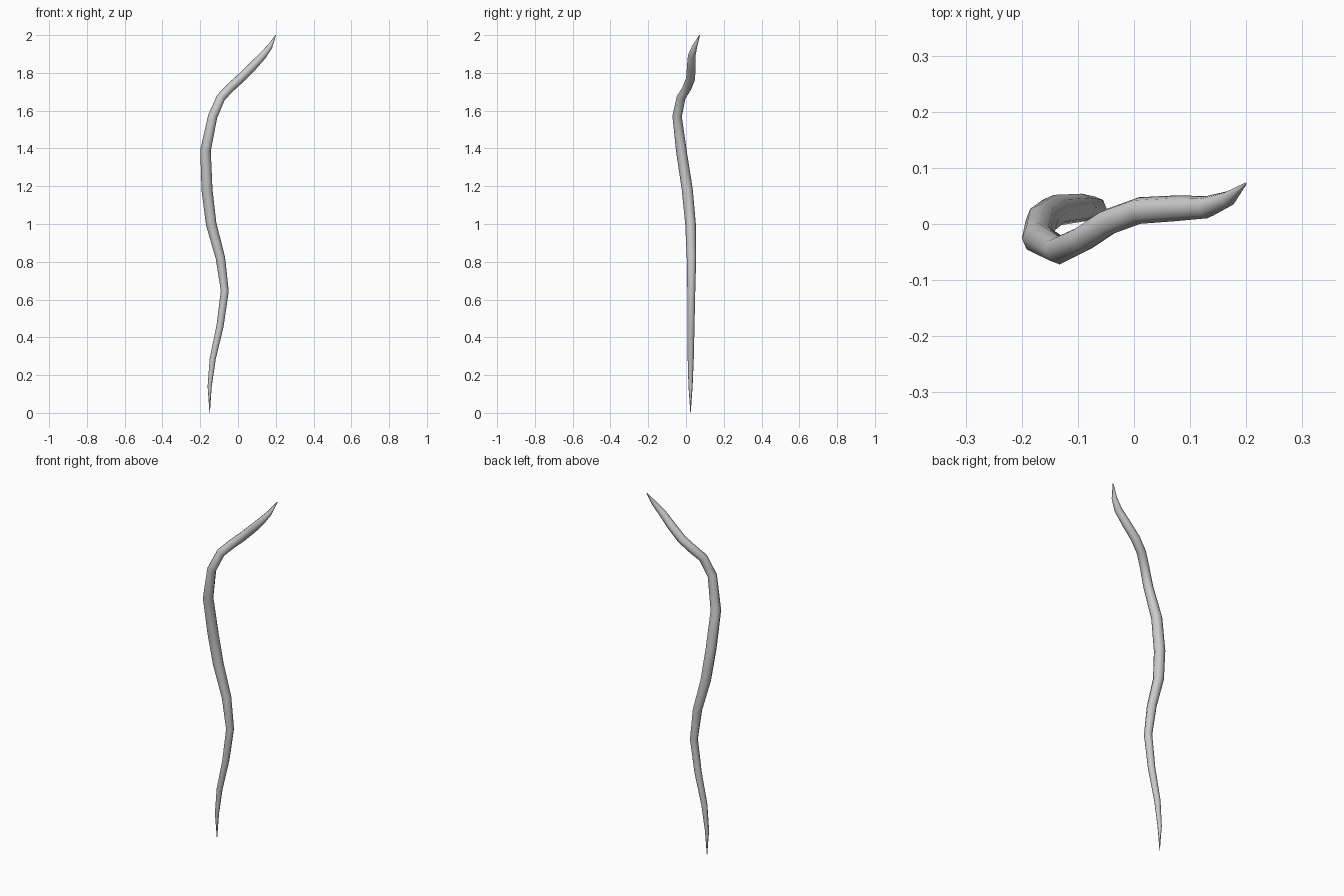
import bpy

# Centre line of the tapered strand: x, y, z, radius
path = [
    (-0.150, 0.024, 0.000, 0.001),
    (-0.150, 0.024, 0.140, 0.011),
    (-0.134, 0.025, 0.285, 0.016),
    (-0.095, 0.026, 0.460, 0.019),
    (-0.070, 0.028, 0.645, 0.021),
    (-0.093, 0.029, 0.820, 0.025),
    (-0.142, 0.024, 1.000, 0.028),
    (-0.164, 0.007, 1.180, 0.029),
    (-0.172, -0.025, 1.390, 0.028),
    (-0.134, -0.047, 1.570, 0.025),
    (-0.090, -0.026, 1.670, 0.024),
    (-0.045, 0.004, 1.718, 0.024),
    (0.010, 0.024, 1.768, 0.024),
    (0.075, 0.028, 1.832, 0.023),
    (0.130, 0.030, 1.890, 0.020),
    (0.168, 0.045, 1.938, 0.014),
    (0.199, 0.072, 1.999, 0.002),
]

# Swept tube whose radius follows the path
curve = bpy.data.curves.new("strand", 'CURVE')
curve.dimensions = '3D'
curve.bevel_depth = 1.0
curve.bevel_resolution = 2
curve.use_fill_caps = True
spline = curve.splines.new('POLY')
spline.points.add(len(path) - 1)
for p, (x, y, z, r) in zip(spline.points, path):
    p.co = (x, y, z, 1)
    p.radius = r

strand = bpy.data.objects.new("strand", curve)
bpy.context.collection.objects.link(strand)
bpy.context.view_layer.objects.active = strand
strand.select_set(True)
bpy.ops.object.convert(target='MESH')
bpy.ops.object.shade_smooth()
